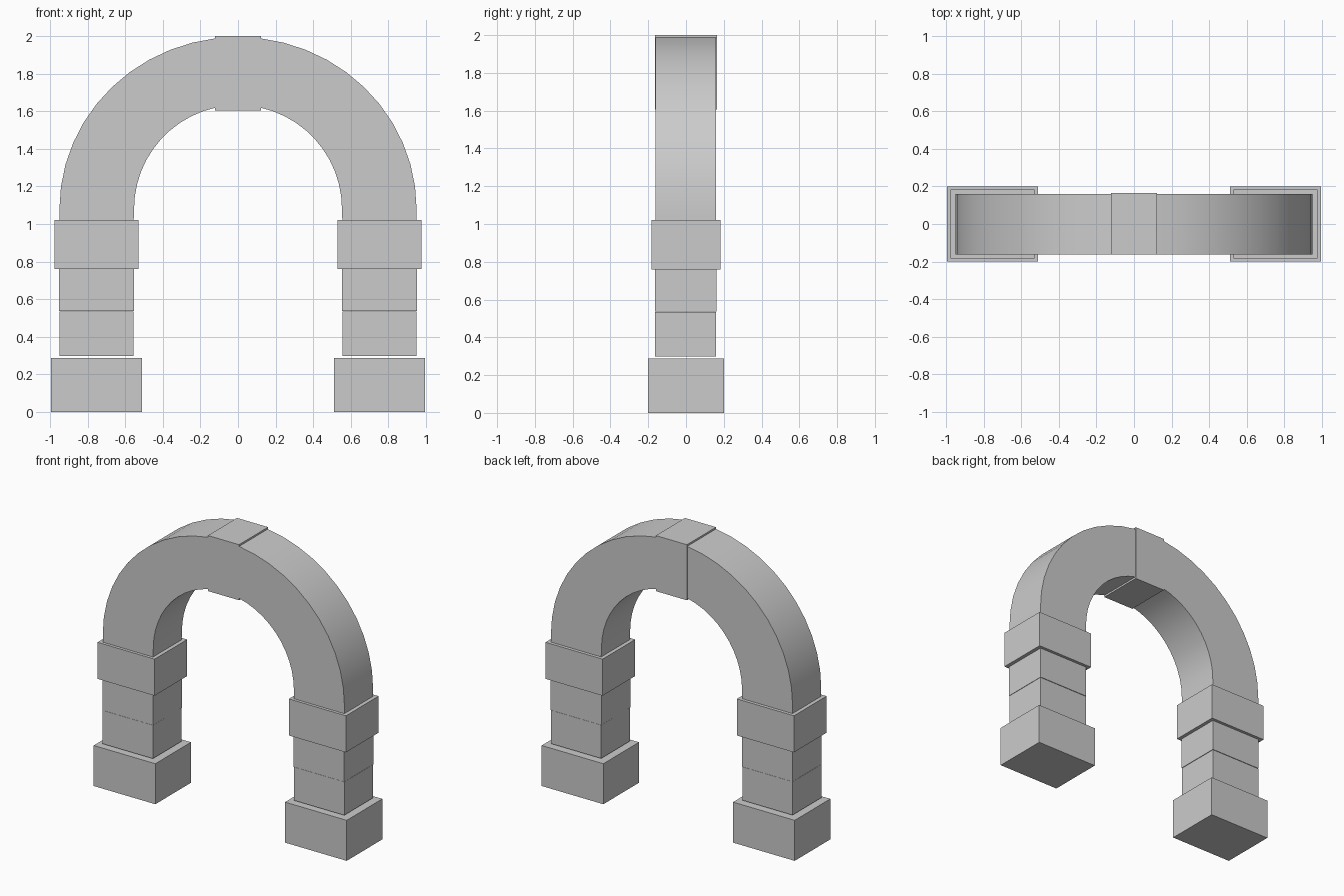
import bpy, bmesh, math

if "Cube" in bpy.data.objects:
    bpy.data.objects.remove(bpy.data.objects["Cube"])


def block(name, x0, x1, y0, y1, z0, z1):
    bpy.ops.mesh.primitive_cube_add(size=1, location=((x0 + x1) / 2, (y0 + y1) / 2, (z0 + z1) / 2))
    ob = bpy.context.object
    ob.name = name
    ob.scale = (x1 - x0, y1 - y0, z1 - z0)
    bpy.ops.object.transform_apply(location=True, rotation=False, scale=True)
    return ob


def arch_half(name, side, y0, y1, segs=11):
    # Outer and inner curves run from the capital up to the keystone side
    cz, key = 1.08, 0.12
    outer, inner = [(0.95, 1.02)], [(0.555, 1.02)]
    for pts, rx, rz in ((outer, 0.95, 0.915), (inner, 0.553, 0.552)):
        end = math.acos(key / rx)
        for i in range(segs + 1):
            a = end * i / segs
            pts.append((rx * math.cos(a), cz + rz * math.sin(a)))
    bm = bmesh.new()
    rings = []
    for (ox, oz), (ix, iz) in zip(outer, inner):
        rings.append([bm.verts.new((side * x, y, z)) for x, y, z in
                      ((ox, y0, oz), (ox, y1, oz), (ix, y1, iz), (ix, y0, iz))])
    for a, b in zip(rings, rings[1:]):
        for j in range(4):
            k = (j + 1) % 4
            bm.faces.new((a[j], a[k], b[k], b[j]))
    bm.faces.new(rings[0])
    bm.faces.new(rings[-1])
    bmesh.ops.recalc_face_normals(bm, faces=bm.faces)
    me = bpy.data.meshes.new(name)
    bm.to_mesh(me)
    bm.free()
    ob = bpy.data.objects.new(name, me)
    bpy.context.collection.objects.link(ob)
    bpy.ops.object.select_all(action='DESELECT')
    ob.select_set(True)
    bpy.context.view_layer.objects.active = ob
    bpy.ops.object.shade_smooth_by_angle(angle=math.radians(30))


for side, tag in ((-1, "left"), (1, "right")):
    def stone(name, xa, xb, *rest):
        x0, x1 = sorted((side * xa, side * xb))
        return block(f"{tag}_{name}", x0, x1, *rest)

    # Plinth, two pillar stones and capital
    stone("plinth", 0.51, 0.995, -0.20, 0.20, 0.0, 0.288)
    stone("lower_pillar_stone", 0.555, 0.95, -0.163, 0.16, 0.298, 0.535)
    stone("upper_pillar_stone", 0.553, 0.951, -0.165, 0.162, 0.537, 0.76)
    stone("capital", 0.528, 0.977, -0.183, 0.183, 0.76, 1.02)
    # Curved half of the arch
    arch_half(f"{tag}_arch", side, -0.162, 0.16)

# Keystone, slightly proud above and below
block("keystone", -0.122, 0.122, -0.163, 0.164, 1.605, 2.0)
